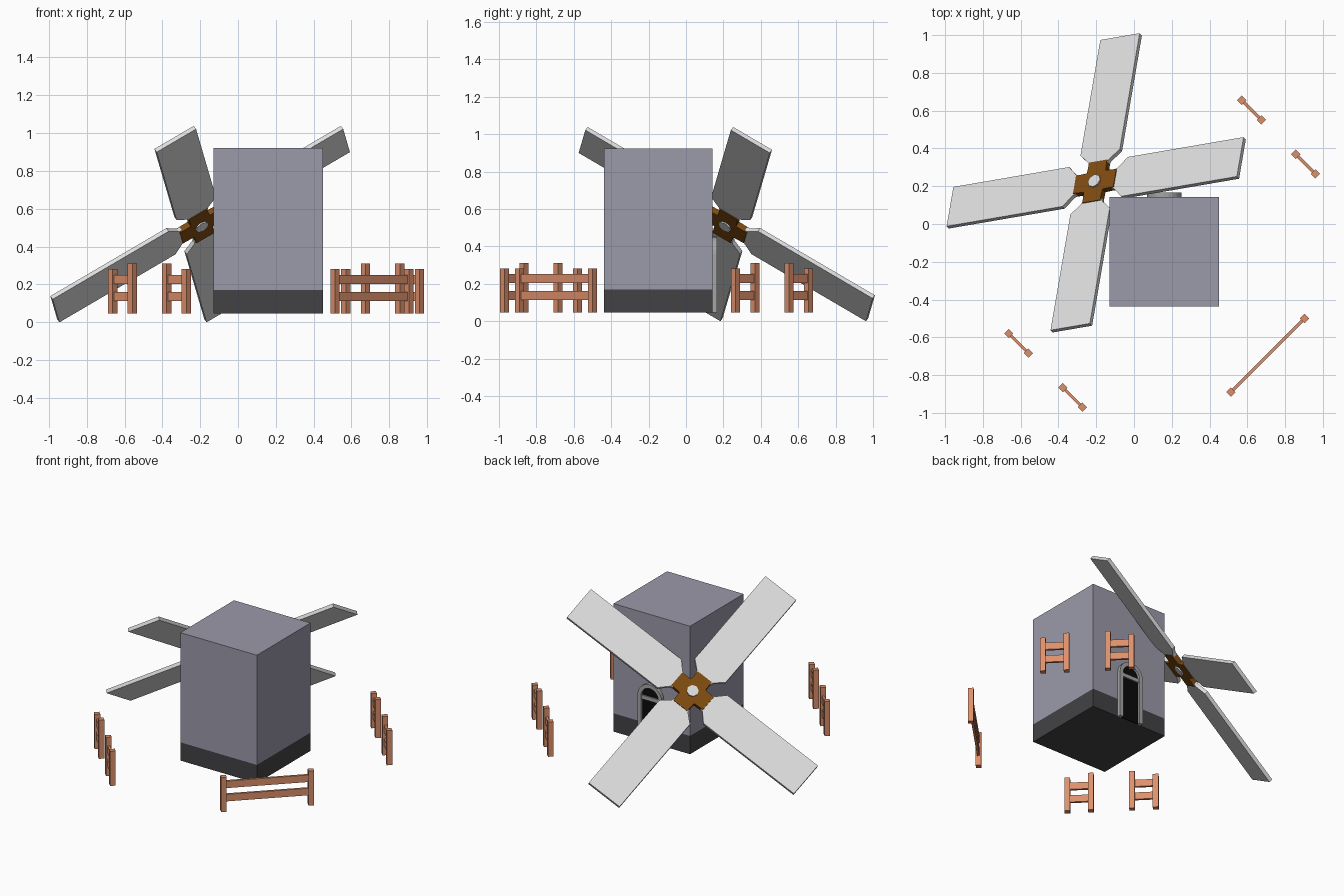
import bpy, bmesh
from math import pi, sin, cos, atan2
from mathutils import Matrix, Vector

if "Cube" in bpy.data.objects:
    bpy.data.objects.remove(bpy.data.objects["Cube"])


def material(name, r, g, b):
    m = bpy.data.materials.new(name)
    m.use_nodes = True
    m.diffuse_color = (r, g, b, 1)
    node = next(n for n in m.node_tree.nodes if n.type == 'BSDF_PRINCIPLED')
    node.inputs["Base Color"].default_value = (r, g, b, 1)
    return m


WALL = material("wall_grey", 0.33, 0.32, 0.40)
PLINTH = material("plinth_charcoal", 0.055, 0.055, 0.06)
SAIL = material("sail_pale_grey", 0.72, 0.72, 0.72)
HUB = material("hub_brown", 0.21, 0.07, 0.005)
WOOD = material("fence_wood", 0.72, 0.28, 0.15)
FRAME = material("door_frame_grey", 0.38, 0.38, 0.38)
DOOR = material("door_black", 0.003, 0.003, 0.003)


def finish(name, bm, mats, matrix=Matrix()):
    bmesh.ops.recalc_face_normals(bm, faces=bm.faces[:])
    mesh = bpy.data.meshes.new(name)
    bm.to_mesh(mesh)
    bm.free()
    for m in mats:
        mesh.materials.append(m)
    obj = bpy.data.objects.new(name, mesh)
    obj.matrix_world = matrix
    bpy.context.collection.objects.link(obj)
    return obj


def box(bm, size, center):
    bmesh.ops.create_cube(bm, size=1, matrix=Matrix.Translation(center) @ Matrix.Diagonal((*size, 1)))


def prism(name, outline, depth, mat, matrix, offset=0):
    """Extrude a flat outline along local z, centred on the offset."""
    bm = bmesh.new()
    face = bm.faces.new([bm.verts.new((x, y, offset - depth / 2)) for x, y in outline])
    out = bmesh.ops.extrude_face_region(bm, geom=[face])
    bmesh.ops.translate(bm, vec=(0, 0, depth),
                        verts=[v for v in out["geom"] if isinstance(v, bmesh.types.BMVert)])
    return finish(name, bm, [mat], matrix)


# Tower block with a dark band at its foot
CX, CY, HALF, FOOT, BAND, ROOF = 0.16, -0.148, 0.29, 0.045, 0.17, 0.922
bm = bmesh.new()
box(bm, (2 * HALF, 2 * HALF, ROOF - FOOT), (CX, CY, (ROOF + FOOT) / 2))
bmesh.ops.bisect_plane(bm, geom=bm.verts[:] + bm.edges[:] + bm.faces[:],
                       plane_co=(0, 0, BAND), plane_no=(0, 0, 1))
for f in bm.faces:
    f.material_index = int(f.calc_center_median().z < BAND)
finish("tower", bm, [WALL, PLINTH])

# Arched doorway on the back wall
wall = CY + HALF
door_space = Matrix.Translation((CX, wall, FOOT)) @ Matrix.Rotation(pi / 2, 4, 'X')
SPRING = 0.315


def arch(radius):
    curve = [(radius * cos(i * pi / 12), SPRING + radius * sin(i * pi / 12)) for i in range(13)]
    return [(radius, 0)] + curve + [(-radius, 0)]


prism("door_panel", arch(0.07), 0.008, DOOR, door_space, -0.004)
prism("door_frame", arch(0.092) + arch(0.066)[::-1], 0.024, FRAME, door_space, -0.012)
bm = bmesh.new()
box(bm, (0.14, 0.018, 0.026), (CX, wall + 0.009, FOOT + SPRING - 0.01))
finish("door_crossbar", bm, [FRAME])

# Rotor frame: tilted up and turned to the back corner
normal = Vector((-1, 1, 2 ** 0.5)).normalized()
side = Vector((1, 1, 0)).normalized()
up = normal.cross(side)
if up.z < 0:
    up.negate()
arm = (side + up).normalized()
across = normal.cross(arm)
rotor = Matrix((arm, across, normal)).transposed().to_4x4()
rotor.translation = (-0.2, 0.218, 0.519)

# Four sails and a cross-shaped hub
sail = [(0.11, -0.058), (0.128, -0.064), (0.182, -0.122), (0.9, -0.122),
        (0.9, 0.122), (0.182, 0.122), (0.128, 0.064), (0.11, 0.058)]
hub = []
for k in range(4):
    turn = Matrix.Rotation(k * pi / 2, 4, 'Z')
    prism("sail_%d" % (k + 1), sail, 0.024, SAIL, rotor @ turn)
    for p in ((0.125, -0.055), (0.125, 0.055), (0.058, 0.058)):
        hub.append((turn @ Vector((*p, 0))).xy)
prism("hub", hub, 0.034, HUB, rotor)
axle = [(0.038 * cos(i * pi / 4), 0.038 * sin(i * pi / 4)) for i in range(8)]
prism("axle", axle, 0.05, SAIL, rotor)


# Fences: two posts joined by two rails
def fence(name, a, b, top_a, top_b):
    a, b = Vector(a), Vector(b)
    d = b - a
    mid = (a + b) / 2
    bm = bmesh.new()
    for end, top in ((-1, top_a), (1, top_b)):
        box(bm, (0.035, 0.035, top - FOOT), (end * d.length / 2, 0, (top + FOOT) / 2))
    for z in (0.136, 0.227):
        box(bm, (d.length, 0.016, 0.048), (0, 0, z))
    place = Matrix.Translation((*mid, 0)) @ Matrix.Rotation(atan2(d.y, d.x), 4, 'Z')
    finish(name, bm, [WOOD], place)


LOW, TALL = 0.282, 0.31
fence("long_fence", (0.513, -0.89), (0.903, -0.5), LOW, LOW)
for label, x, y in (("back", 0.57, 0.655), ("front", -0.663, -0.58)):
    for part, shift, tops in (("a", 0, (LOW, TALL)), ("b", 0.286, (TALL, LOW))):
        start = Vector((x + shift, y - shift))
        fence("%s_fence_%s" % (label, part), start, start + Vector((0.104, -0.104)), *tops)
